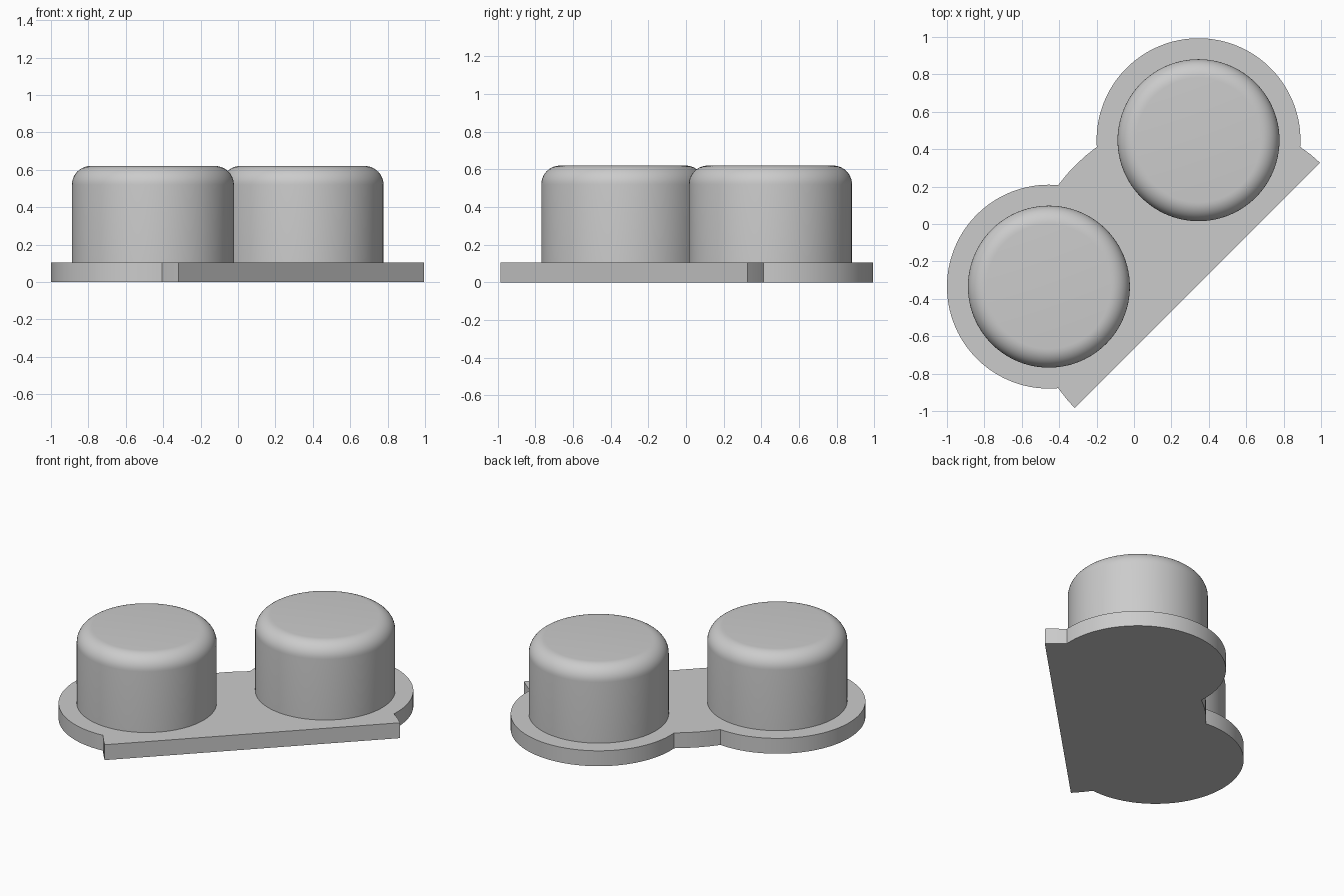
import bpy, bmesh
from math import atan2, cos, sin, pi, tau, radians
from mathutils import Vector

cube = bpy.data.objects.get("Cube")
if cube:
    bpy.data.objects.remove(cube, do_unlink=True)

grey = bpy.data.materials.new("light grey")
grey.use_nodes = True
colour = (0.6, 0.6, 0.6, 1)
grey.diffuse_color = colour
grey.node_tree.nodes["Principled BSDF"].inputs["Base Color"].default_value = colour

PLATE_TOP, CAP_TOP = 0.105, 0.62
LOBE_R, CAP_R, FILLET = 0.545, 0.433, 0.1
LEFT, RIGHT = Vector((0.345, 0.448)), Vector((-0.455, -0.335))


def finish(name, bm):
    bmesh.ops.recalc_face_normals(bm, faces=bm.faces)
    mesh = bpy.data.meshes.new(name)
    bm.to_mesh(mesh)
    bm.free()
    mesh.materials.append(grey)
    obj = bpy.data.objects.new(name, mesh)
    bpy.context.collection.objects.link(obj)
    bpy.ops.object.select_all(action="DESELECT")
    obj.select_set(True)
    bpy.context.view_layer.objects.active = obj
    bpy.ops.object.shade_smooth_by_angle(angle=radians(30))
    return obj


def arc(centre, start, end, steps=72):
    """Counter-clockwise lobe edge between two points."""
    a, b = (atan2(p[1] - centre.y, p[0] - centre.x) for p in (start, end))
    span = (b - a) % tau
    return [centre + LOBE_R * Vector((cos(a + span * i / steps), sin(a + span * i / steps)))
            for i in range(steps + 1)]


# Base plate: two round lobes, a straight front edge and a curved bridge
outline = arc(RIGHT, (-0.405, 0.21), (-0.405, -0.88))
outline += [(-0.362, -0.934), (-0.317, -0.985), (0.995, 0.327), (0.945, 0.371)]
outline += arc(LEFT, (0.89, 0.412), (-0.2, 0.412))
outline += [(-0.255, 0.368), (-0.309, 0.319), (-0.359, 0.266)]
bm = bmesh.new()
face = bm.faces.new([bm.verts.new((p[0], p[1], 0)) for p in outline])
extruded = bmesh.ops.extrude_face_region(bm, geom=[face])
top = [v for v in extruded["geom"] if isinstance(v, bmesh.types.BMVert)]
bmesh.ops.translate(bm, verts=top, vec=(0, 0, PLATE_TOP))
finish("base_plate", bm)


# Round caps with a filleted top edge, spun from a profile
def cap(name, centre):
    profile = [(CAP_R, PLATE_TOP)]
    for i in range(11):
        a = pi / 2 * i / 10
        profile.append((CAP_R - FILLET + FILLET * cos(a), CAP_TOP - FILLET + FILLET * sin(a)))
    bm = bmesh.new()
    verts = [bm.verts.new((r, 0, z)) for r, z in profile]
    edges = [bm.edges.new(pair) for pair in zip(verts, verts[1:])]
    bmesh.ops.spin(bm, geom=verts + edges, cent=(0, 0, 0), axis=(0, 0, 1),
                   angle=tau, steps=96, use_merge=True)
    bmesh.ops.remove_doubles(bm, verts=bm.verts, dist=0.0001)
    rim = [e for e in bm.edges if e.is_boundary and e.verts[0].co.z > CAP_TOP - 0.001]
    bmesh.ops.contextual_create(bm, geom=rim)
    finish(name, bm).location = (centre.x, centre.y, 0)


cap("left_cap", LEFT)
cap("right_cap", RIGHT)
